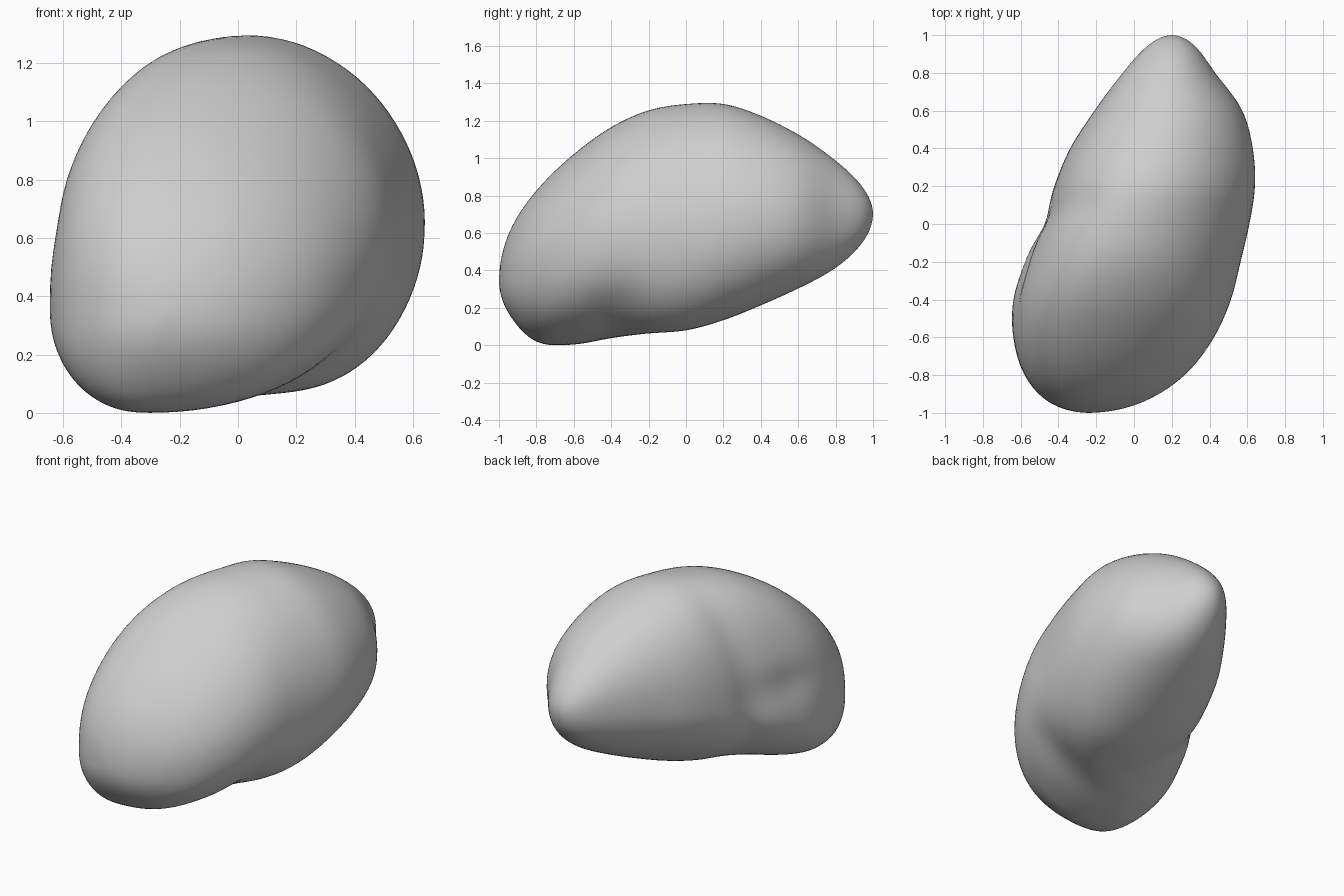
import bpy
import bmesh
import math
from mathutils import Vector

cube = bpy.data.objects.get("Cube")
if cube:
    bpy.data.objects.remove(cube, do_unlink=True)

# Cross-sections from front to back:
# y, left x, right x, bottom z, top z, then left z, right z, bottom x, top x
STATIONS = [
    (-1, -.24, -.24, .35, .35, .35, .35, -.24, -.24),
    (-.95, -.44, .03, .18, .6, .34, .38, -.26, -.23),
    (-.8, -.58, .27, .025, .835, .34, .44, -.3, -.21),
    (-.6, -.64, .425, .01, 1.03, .36, .51, -.3, -.17),
    (-.4, -.64, .515, .045, 1.175, .38, .58, -.2, -.12),
    (-.2, -.58, .565, .07, 1.265, .45, .6, .08, -.06),
    (0, -.5, .612, .085, 1.298, .53, .62, .14, .0),
    (.2, -.425, .642, .14, 1.3, .58, .66, .15, .06),
    (.4, -.34, .63, .22, 1.235, .63, .67, .17, .12),
    (.6, -.21, .575, .31, 1.135, .67, .68, .19, .17),
    (.8, -.06, .43, .42, .995, .7, .69, .2, .2),
    (.95, .08, .315, .565, .845, .71, .71, .2, .2),
    (1, .2, .2, .71, .71, .71, .71, .2, .2),
]
RINGS = 72
SEGMENTS = 96


def angle_of(y):
    return math.acos(max(-1, min(1, -y)))


def station(t):
    """Interpolate the sections smoothly; equal angles keep both ends round."""
    keys = [angle_of(s[0]) for s in STATIONS]
    i = max(k for k in range(len(keys) - 1) if keys[k] <= t + 1e-9)
    h = keys[i + 1] - keys[i]
    f = (t - keys[i]) / h

    def slope(k, c):
        a, b = max(k - 1, 0), min(k + 1, len(keys) - 1)
        return (STATIONS[b][c] - STATIONS[a][c]) / (keys[b] - keys[a])

    out = []
    for c in range(1, 9):
        p, q = STATIONS[i][c], STATIONS[i + 1][c]
        m, n = slope(i, c) * h, slope(i + 1, c) * h
        out.append(p + m * f + (3 * (q - p) - 2 * m - n) * f ** 2
                   + (2 * (p - q) + m + n) * f ** 3)
    return out


def section_point(t, a):
    """Point on a section made of four rounded quarters."""
    xl, xr, zb, zt, zl, zr, xb, xt = station(t)
    y = -math.cos(t)
    ca, sa = math.cos(a), math.sin(a)
    right, up = ca >= 0, sa >= 0
    side = Vector((xr, y, zr)) if right else Vector((xl, y, zl))
    cap = Vector((xt, y, zt)) if up else Vector((xb, y, zb))
    # The back is leaner above right and below left than the front
    back = 1 / (1 + math.exp(-y * 8))
    if up:
        power = 2.0 - .1 * back if right else 2.45 - .2 * back
    else:
        power = 2.2 if right else 2.25 - .3 * back
    u, v = abs(ca) ** (2 / power), abs(sa) ** (2 / power)
    # Each quarter is spanned from the corner its two extremes share
    return Vector((cap.x + (side.x - cap.x) * u, y,
                   side.z + (cap.z - side.z) * v))


def bell(value, centre, width):
    return math.exp(-((value - centre) / width) ** 2)


def dent_depth(p):
    """Shallow grooves between the lobes."""
    left = 1 / (1 + math.exp((p.x + .22) * 14))
    right = 1 / (1 + math.exp((.15 - p.x) * 14))
    groove = .022 * left * bell(p.y, .03 + .15 * (p.z - .6), .1)
    shelf = .022 * left * bell(p.z, .63, .11) * bell(p.y, -.22, .24)
    under = .01 * right * bell(p.z, .2, .12) * bell(p.y, -.4, .14)
    return groove + shelf + under


# Loft the boulder from pole to pole
bm = bmesh.new()
rings = []
for r in range(1, RINGS):
    t = math.pi * r / RINGS
    rings.append([bm.verts.new(section_point(t, math.tau * s / SEGMENTS))
                  for s in range(SEGMENTS)])
poles = [bm.verts.new((s[1], s[0], s[3])) for s in (STATIONS[0], STATIONS[-1])]
for s in range(SEGMENTS):
    n = (s + 1) % SEGMENTS
    for lower, upper in zip(rings, rings[1:]):
        bm.faces.new((lower[s], lower[n], upper[n], upper[s]))
    bm.faces.new((poles[0], rings[0][n], rings[0][s]))
    bm.faces.new((poles[1], rings[-1][s], rings[-1][n]))
bmesh.ops.recalc_face_normals(bm, faces=bm.faces)

# Soften the quarter joins, then press in the grooves
for _ in range(3):
    bmesh.ops.smooth_vert(bm, verts=[v for ring in rings for v in ring], factor=.5,
                          use_axis_x=True, use_axis_y=True, use_axis_z=True)
bm.normal_update()
moves = [(v, v.normal * dent_depth(v.co)) for v in bm.verts]
for v, move in moves:
    v.co -= move

# Rest the boulder on the ground
low = min(v.co.z for v in bm.verts)
bmesh.ops.translate(bm, verts=bm.verts, vec=(0, 0, -low))

mesh = bpy.data.meshes.new("boulder")
bm.to_mesh(mesh)
bm.free()
boulder = bpy.data.objects.new("boulder", mesh)
bpy.context.collection.objects.link(boulder)

# Plain stone colour
stone = bpy.data.materials.new("stone_grey")
stone.use_nodes = True
colour = (.62, .62, .62, 1)
stone.diffuse_color = colour
stone.node_tree.nodes["Principled BSDF"].inputs["Base Color"].default_value = colour
mesh.materials.append(stone)

bpy.context.view_layer.objects.active = boulder
boulder.select_set(True)
bpy.ops.object.shade_smooth()
